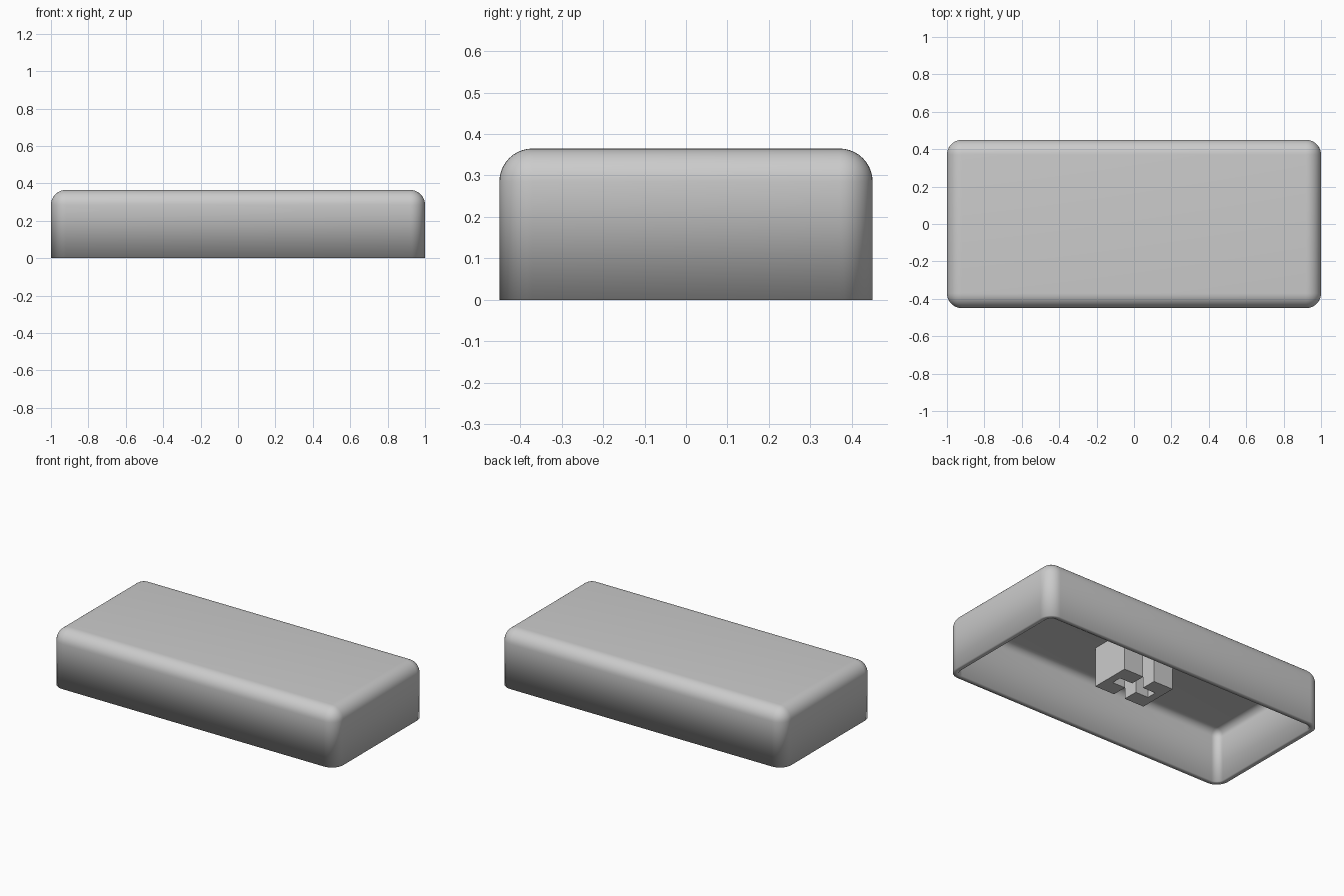
import bpy, bmesh, math

cube = bpy.data.objects.get("Cube")
if cube:
    bpy.data.objects.remove(cube, do_unlink=True)

WIDTH, DEPTH, HEIGHT = 2.0, 0.9, 0.365
RADIUS, WALL = 0.08, 0.035

# One plain grey for every part
grey = bpy.data.materials.new("light_grey_plastic")
grey.use_nodes = True
grey.diffuse_color = (0.6, 0.6, 0.6, 1)
grey.node_tree.nodes["Principled BSDF"].inputs["Base Color"].default_value = (0.6, 0.6, 0.6, 1)


def make_object(name, bm):
    bmesh.ops.recalc_face_normals(bm, faces=bm.faces)
    mesh = bpy.data.meshes.new(name)
    bm.to_mesh(mesh)
    bm.free()
    mesh.materials.append(grey)
    obj = bpy.data.objects.new(name, mesh)
    bpy.context.collection.objects.link(obj)
    return obj


# Cap shell: box rounded on its upright and top edges, open below
bm = bmesh.new()
bmesh.ops.create_cube(bm, size=1)
for v in bm.verts:
    v.co.x *= WIDTH
    v.co.y *= DEPTH
    v.co.z = (v.co.z + 0.5) * HEIGHT
floor = [f for f in bm.faces if f.normal.z < -0.5]
bmesh.ops.delete(bm, geom=floor, context='FACES_ONLY')
rounded = [e for e in bm.edges if max(v.co.z for v in e.verts) > 0.1]
bmesh.ops.bevel(bm, geom=rounded, offset=RADIUS, offset_type='OFFSET',
                segments=10, profile=0.5, affect='EDGES', clamp_overlap=True)
shell = make_object("cap_shell", bm)
thickness = shell.modifiers.new("wall_thickness", 'SOLIDIFY')
thickness.thickness = WALL
thickness.offset = -1
thickness.use_even_offset = True

bpy.ops.object.select_all(action='DESELECT')
shell.select_set(True)
bpy.context.view_layer.objects.active = shell
bpy.ops.object.shade_smooth_by_angle(angle=math.radians(35))

# Stem: two notched halves that leave a cross-shaped socket between them
STEM_X, STEM_Y = 0.177, 0.128
GAP, ARM, SLOT = 0.04, 0.13, 0.032
STEM_BOTTOM, STEM_TOP = 0.08, HEIGHT - WALL + 0.005
half = [(GAP, STEM_Y), (GAP, SLOT), (ARM, SLOT), (ARM, -SLOT),
        (GAP, -SLOT), (GAP, -STEM_Y), (STEM_X, -STEM_Y), (STEM_X, STEM_Y)]

for side, name in ((1, "left_stem_half"), (-1, "right_stem_half")):
    bm = bmesh.new()
    face = bm.faces.new([bm.verts.new((side * x, y, STEM_BOTTOM)) for x, y in half])
    top = bmesh.ops.extrude_face_region(bm, geom=[face], use_keep_orig=True)
    for v in top["geom"]:
        if isinstance(v, bmesh.types.BMVert):
            v.co.z = STEM_TOP
    make_object(name, bm)
